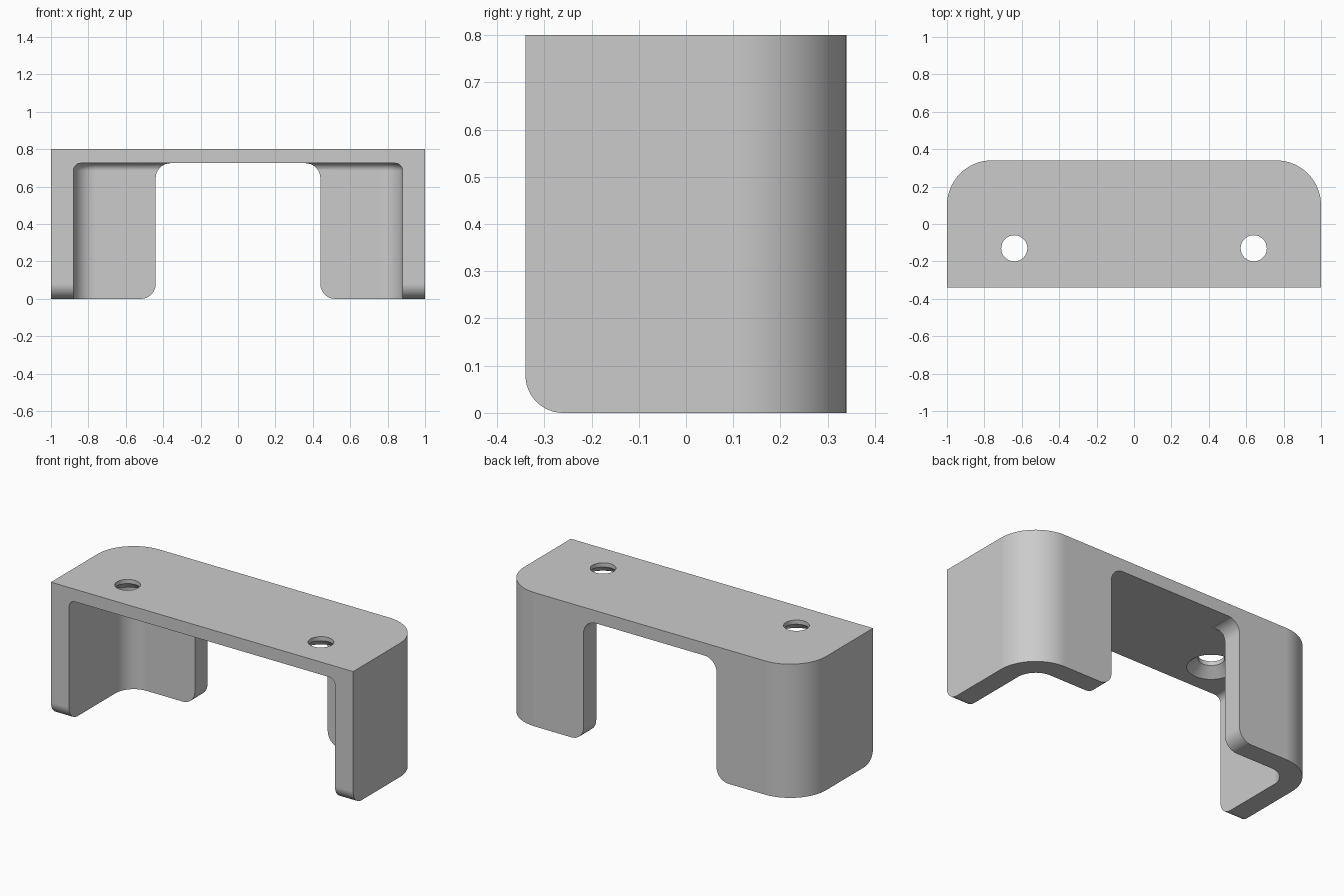
import bpy
import bmesh
from math import pi, sin, cos, radians
from mathutils import Vector

if "Cube" in bpy.data.objects:
    bpy.data.objects.remove(bpy.data.objects["Cube"], do_unlink=True)

HALF_W, HALF_D, HEIGHT = 1.0, 0.34, 0.8
WALL, PLATE = 0.12, 0.075
UNDER = HEIGHT - PLATE
OUTER_R, INNER_R, FILLET, EDGE_R = 0.24, 0.12, 0.04, 0.08
STEPS = 16

grey = bpy.data.materials.new("plain grey")
grey.use_nodes = True
colour = (0.6, 0.6, 0.6, 1)
grey.diffuse_color = colour
grey.node_tree.nodes["Principled BSDF"].inputs["Base Color"].default_value = colour


def arc(cx, cy, r, start, end):
    angles = [radians(start + (end - start) * i / STEPS) for i in range(STEPS + 1)]
    return [(cx + r * cos(a), cy + r * sin(a)) for a in angles]


def loft(name, rings):
    """Solid skinned through matching rings of points, capped at both ends."""
    bm = bmesh.new()
    loops = [[bm.verts.new(p) for p in ring] for ring in rings]
    for low, high in zip(loops, loops[1:]):
        for i in range(len(low)):
            j = (i + 1) % len(low)
            bm.faces.new((low[i], low[j], high[j], high[i]))
    bm.faces.new(loops[0])
    bm.faces.new(loops[-1])
    bmesh.ops.recalc_face_normals(bm, faces=bm.faces)
    mesh = bpy.data.meshes.new(name)
    bm.to_mesh(mesh)
    bm.free()
    mesh.materials.append(grey)
    obj = bpy.data.objects.new(name, mesh)
    bpy.context.collection.objects.link(obj)
    return obj


def plan(x, front, back, r):
    """Plan outline with square front corners and round back corners."""
    return ([(-x, front), (x, front)]
            + arc(x - r, back - r, r, 0, 90)
            + arc(r - x, back - r, r, 90, 180))


def at_height(outline, z):
    return [Vector((x, y, z)) for x, y in outline]


# Outer block
bracket = loft("bracket", [at_height(plan(HALF_W, -HALF_D, HALF_D, OUTER_R), z)
                           for z in (0, HEIGHT)])
cutters = []

# Open cavity, with a fillet where the walls meet the plate
levels = [(0, -0.2)]
for i in range(STEPS // 2 + 1):
    a = pi / 2 * i / (STEPS // 2)
    levels.append((FILLET * (1 - cos(a)), UNDER - FILLET + FILLET * sin(a)))
cutters.append(loft("cavity_cutter", [
    at_height(plan(HALF_W - WALL - d, -0.6, HALF_D - WALL - d, INNER_R - d), z)
    for d, z in levels]))

# Back window: rounded top corners, flared at the feet
W = 0.44
side = ([(W + EDGE_R, -0.2)]
        + arc(W + EDGE_R, EDGE_R, EDGE_R, 270, 180)
        + arc(W - EDGE_R, UNDER - EDGE_R, EDGE_R, 0, 90))
window = side + [(-x, z) for x, z in reversed(side)]
cutters.append(loft("window_cutter", [[Vector((x, y, z)) for x, z in window]
                                      for y in (0.1, 0.5)]))

# Rounded lower front corners of the side walls
toe = ([(-0.5, -0.2), (EDGE_R - HALF_D, -0.2)]
       + arc(EDGE_R - HALF_D, EDGE_R, EDGE_R, 270, 180) + [(-0.5, EDGE_R)])
cutters.append(loft("toe_cutter", [[Vector((x, y, z)) for y, z in toe]
                                   for x in (-1.2, 1.2)]))

# Screw holes, countersunk from below
for side_sign, label in ((-1, "right"), (1, "left")):
    rings = []
    for r, z in ((0.154, UNDER - 0.02), (0.07, UNDER + 0.05), (0.07, HEIGHT + 0.1)):
        circle = arc(side_sign * 0.64, -0.13, r, 0, 180)[:-1]
        circle += arc(side_sign * 0.64, -0.13, r, 180, 360)[:-1]
        rings.append(at_height(circle, z))
    cutters.append(loft(label + "_hole_cutter", rings))

# Cut everything out of the block
bpy.context.view_layer.objects.active = bracket
for cutter in cutters:
    cut = bracket.modifiers.new(cutter.name, "BOOLEAN")
    cut.operation = "DIFFERENCE"
    cut.solver = "EXACT"
    cut.object = cutter
    bpy.ops.object.modifier_apply(modifier=cut.name)
    bpy.data.objects.remove(cutter, do_unlink=True)

# Smooth curves, flat planes and sharp edges
for obj in bpy.context.selected_objects:
    obj.select_set(False)
bracket.select_set(True)
bpy.ops.object.shade_smooth_by_angle(angle=radians(30))
weighted = bracket.modifiers.new("flat planes", "WEIGHTED_NORMAL")
weighted.keep_sharp = True
